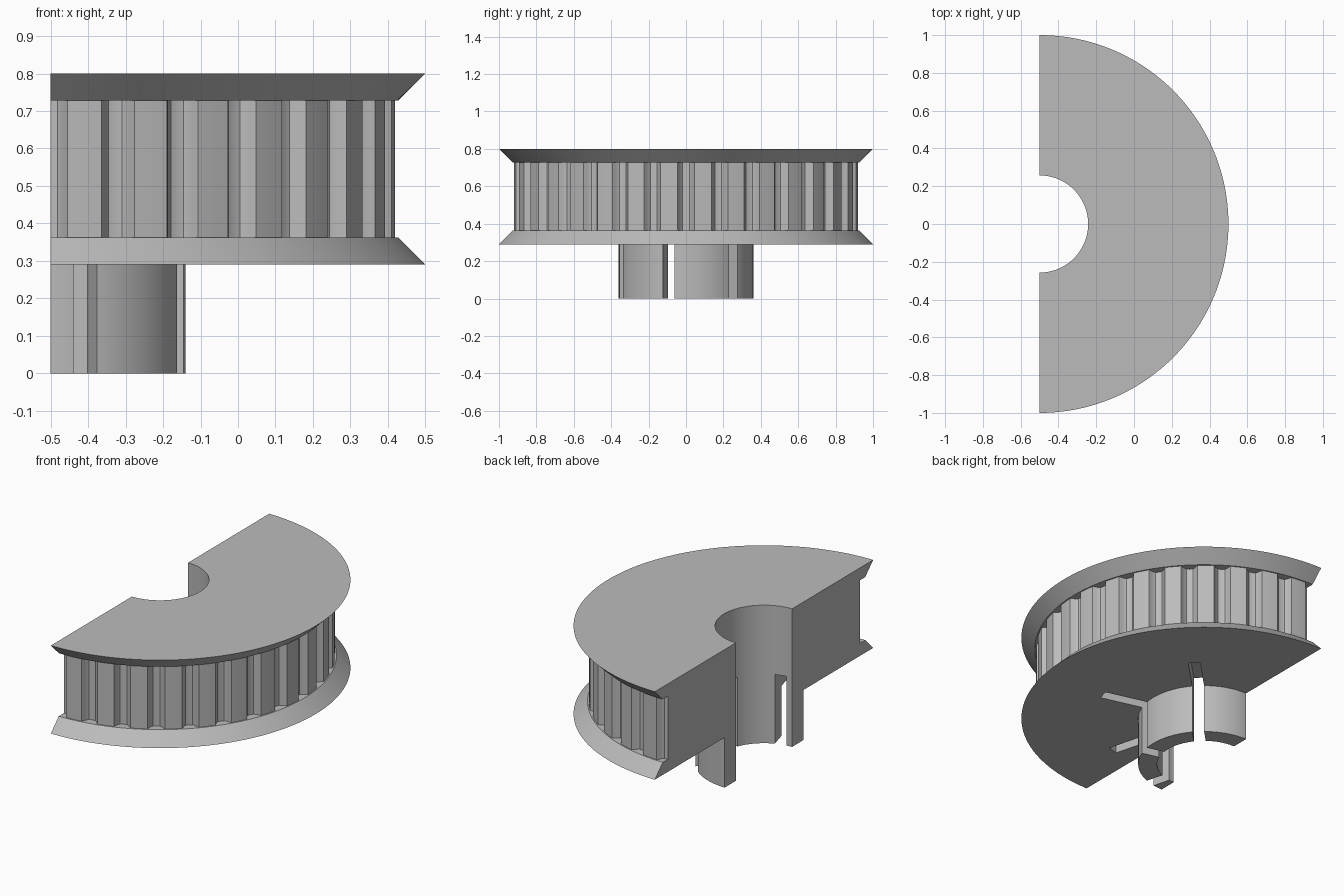
import bpy, bmesh, math
from mathutils import Matrix

cube = bpy.data.objects.get("Cube")
if cube:
    bpy.data.objects.remove(cube, do_unlink=True)

AXIS_X = -0.5          # the section plane passes through the wheel axis
BORE, HUB, RIM, NECK = 0.257, 0.36, 1.0, 0.927
TEETH = 32
PITCH = 360 / TEETH
# half of one rounded groove: angle from its centre, radius
GROOVE = [(0, 0.88), (1.2, 0.883), (1.9, 0.894), (2.3, 0.907), (2.8, 0.92), (4.2, 0.92)]

metal = bpy.data.materials.new("plain_grey")
metal.use_nodes = True
grey = (0.5, 0.5, 0.5, 1)
metal.diffuse_color = grey
metal.node_tree.nodes["Principled BSDF"].inputs["Base Color"].default_value = grey


def make_object(name, bm):
    bmesh.ops.recalc_face_normals(bm, faces=bm.faces)
    mesh = bpy.data.meshes.new(name)
    bm.to_mesh(mesh)
    bm.free()
    mesh.materials.append(metal)
    obj = bpy.data.objects.new(name, mesh)
    bpy.context.collection.objects.link(obj)
    return obj


# Toothed outline: angle and radius samples over the half turn
outline = []
for k in range(TEETH // 2 + 1):
    samples = [(-a, r) for a, r in reversed(GROOVE[1:])] + GROOVE
    samples.append((PITCH / 2, 0.92))
    outline += [(k * PITCH - 90 + a, r) for a, r in samples
                if -0.01 < k * PITCH + a < 180.01]

# Half wheel: sweep the cross-section, with flanges, toothed belt seat, hub and bore
bm = bmesh.new()
sections = []
for angle, tooth in outline:
    profile = [(BORE, 0.8), (RIM, 0.8), (NECK, 0.728), (tooth, 0.728),
               (tooth, 0.363), (NECK, 0.363), (RIM, 0.29), (HUB, 0.29),
               (HUB, 0), (BORE, 0)]
    c, s = math.cos(math.radians(angle)), math.sin(math.radians(angle))
    sections.append([bm.verts.new((AXIS_X + r * c, r * s, z)) for r, z in profile])
for a, b in zip(sections, sections[1:]):
    for i in range(len(a)):
        j = (i + 1) % len(a)
        bm.faces.new((a[i], a[j], b[j], b[i]))
bm.faces.new(sections[0])
bm.faces.new(sections[-1])
wheel = make_object("half_pulley_wheel", bm)

# Radial slots through the hub and into the lower flange
bpy.context.view_layer.objects.active = wheel
wheel.select_set(True)
for angle in (45, -15, -75):
    bm = bmesh.new()
    bmesh.ops.create_cube(bm, size=1, matrix=(
        Matrix.Translation((AXIS_X, 0, 0))
        @ Matrix.Rotation(math.radians(angle), 4, "Z")
        @ Matrix.Translation((0.405, 0, 0.15))
        @ Matrix.Diagonal((0.41, 0.065, 0.5, 1))))
    cutter = make_object("slot_cutter", bm)
    cutter.hide_render = True
    cut = wheel.modifiers.new("slot", "BOOLEAN")
    cut.operation = "DIFFERENCE"
    cut.solver = "EXACT"
    cut.object = cutter
    bpy.ops.object.modifier_apply(modifier=cut.name)
    bpy.data.objects.remove(cutter, do_unlink=True)

bpy.ops.object.shade_smooth_by_angle(angle=math.radians(30))
